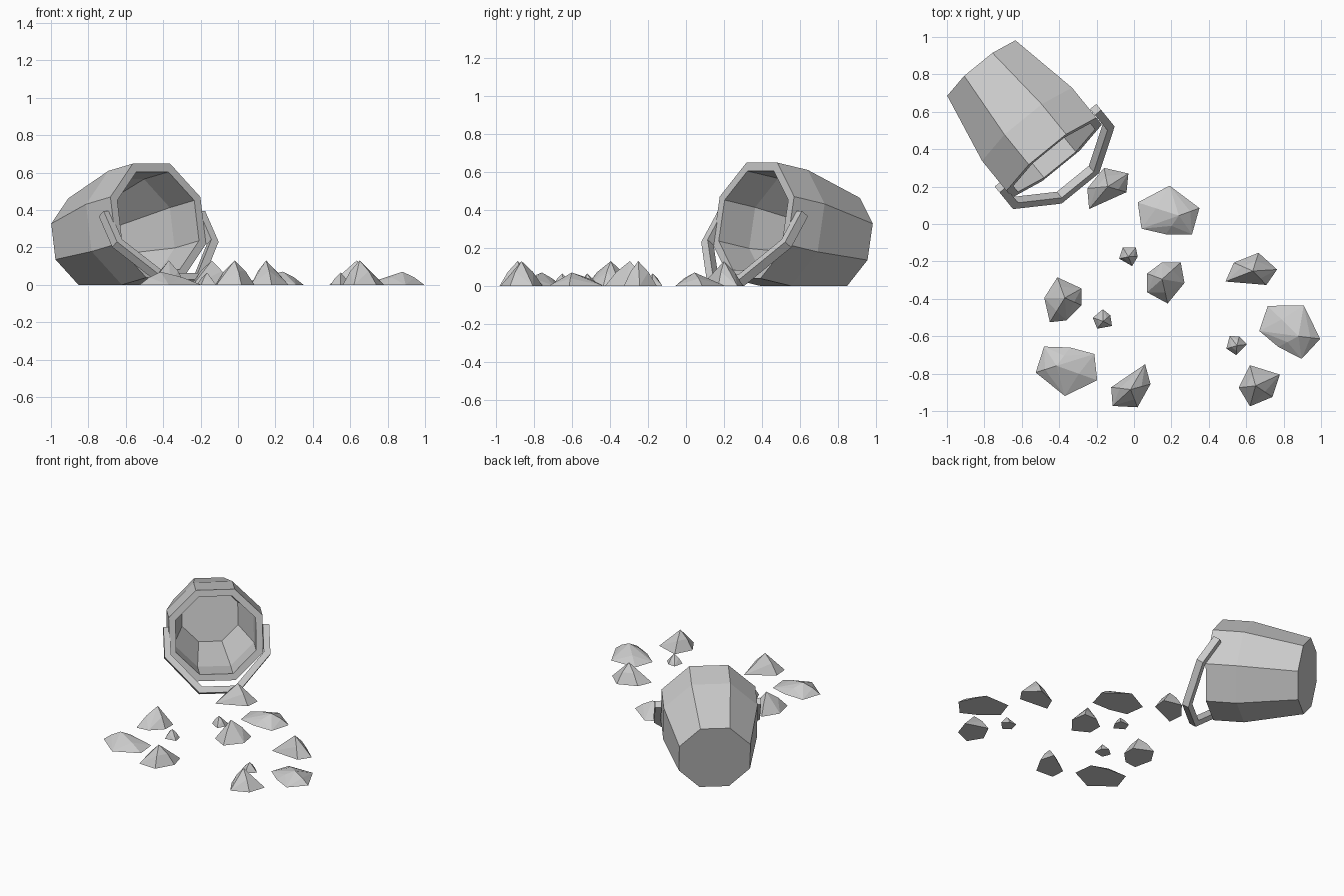
import bpy, bmesh, math
from mathutils import Vector, Matrix

cube = bpy.data.objects.get("Cube")
if cube:
    bpy.data.objects.remove(cube, do_unlink=True)

grey = bpy.data.materials.new("stone_grey")
grey.use_nodes = True
grey.diffuse_color = (0.6, 0.6, 0.6, 1)
grey.node_tree.nodes["Principled BSDF"].inputs["Base Color"].default_value = (0.6, 0.6, 0.6, 1)


def finish(bm, name):
    """Turn a bmesh into a flat shaded grey object."""
    bmesh.ops.recalc_face_normals(bm, faces=bm.faces)
    mesh = bpy.data.meshes.new(name)
    bm.to_mesh(mesh)
    bm.free()
    mesh.materials.append(grey)
    obj = bpy.data.objects.new(name, mesh)
    bpy.context.collection.objects.link(obj)
    return obj


def bridge(bm, ring_a, ring_b):
    n = len(ring_a)
    for i in range(n):
        j = (i + 1) % n
        bm.faces.new((ring_a[i], ring_a[j], ring_b[j], ring_b[i]))


# Directions of the tipped bucket: across, towards the mouth, and its own up
heading = Vector((0.63, -0.775, 0)).normalized()
across = Vector((0.775, 0.63, 0)).normalized()
tilt = math.radians(10.6)
up = Vector((0, 0, 1))
axis = heading * math.cos(tilt) + up * math.sin(tilt)
bucket_up = up * math.cos(tilt) - heading * math.sin(tilt)
base = Vector((-0.805, 0.82, 0.231))

# Bucket: eight-sided profile of (distance along axis, flat-side radius)
profile = [(0, 0.235), (0.4, 0.31), (0.61, 0.31),
           (0.61, 0.265), (0.4, 0.265), (0.05, 0.185)]
bm = bmesh.new()
rings = []
for along, flat in profile:
    radius = flat / math.cos(math.pi / 8)
    ring = []
    for i in range(8):
        a = (i + 0.5) * math.pi / 4
        ring.append(bm.verts.new(base + axis * along
                                 + across * radius * math.cos(a)
                                 + bucket_up * radius * math.sin(a)))
    rings.append(ring)
for inner, outer in zip(rings, rings[1:]):
    bridge(bm, inner, outer)
bm.faces.new(rings[0])
bm.faces.new(rings[-1])
finish(bm, "bucket")

# Handle: square bar along a half octagon, hanging forward from the rim
pivot = Vector((-0.46, 0.405, 0.38))
hang = (heading * 0.57 - up * 0.82).normalized()
side = hang.cross(across).normalized()
outer_half = [(0.35, 0), (0.35, 0.2), (0.13, 0.447)]
inner_half = [(0.307, 0), (0.307, 0.185), (0.11, 0.405)]


def mirrored(half):
    return half + [(-x, d) for x, d in reversed(half)]


bm = bmesh.new()
sections = []
for (xo, do), (xi, di) in zip(mirrored(outer_half), mirrored(inner_half)):
    corners = [(xo, do, 0.025), (xi, di, 0.025), (xi, di, -0.025), (xo, do, -0.025)]
    sections.append([bm.verts.new(pivot + across * x + hang * d + side * s)
                     for x, d, s in corners])
for a, b in zip(sections, sections[1:]):
    bridge(bm, a, b)
bm.faces.new(sections[0])
bm.faces.new(sections[-1])
finish(bm, "handle")

# Rock footprints in hundredths, with the peak position last
slab = [(-16, 5), (1, 14), (17, 2), (13, -12), (-1, -12), (-14, -9), (6, -2)]
wedge = [(-2, 11), (11, 8), (10, -2), (-10, -11), (-11, 0), (0, 1)]
chunk = [(-10, 4), (-2, 10), (8, 10), (10, -1), (1, -12), (-10, -6), (-2, 1)]
lump = [(-3, 12), (10, 6), (10, -3), (2, -11), (-7, -12), (-10, 1), (1, 1)]
block = [(-5, 11), (11, 6), (7, -6), (-5, -11), (-11, -1), (-2, 0)]
pebble = [(-3, 5), (4, 5), (5, 0), (2, -5), (-5, -1), (0, 0)]


def rock(name, shape, x, y, turn, height):
    """Convex stone from a footprint, a few shoulder points and a peak."""
    bm = bmesh.new()
    peak = Vector((*shape[-1], 0)) / 100
    for i, point in enumerate(shape[:-1]):
        foot = Vector((*point, 0)) / 100
        bm.verts.new(foot)
        if i % 2 == 0:
            shoulder = peak.lerp(foot, 0.55)
            shoulder.z = height * 0.56
            bm.verts.new(shoulder)
    bm.verts.new(peak + up * height)
    hull = bmesh.ops.convex_hull(bm, input=bm.verts)
    spare = [v for v in hull["geom_interior"] if isinstance(v, bmesh.types.BMVert)]
    bmesh.ops.delete(bm, geom=spare, context='VERTS')
    bm.transform(Matrix.Translation((x, y, 0)) @ Matrix.Rotation(math.radians(turn), 4, 'Z'))
    finish(bm, name)


# Spilled rocks: shape, x, y, turn
spill = {
    "flat_rock": (0.07, [(slab, 0.18, 0.065, 0), (slab, -0.355, -0.78, 178),
                         (slab, 0.835, -0.555, -27)]),
    "tall_rock": (0.13, [(wedge, -0.14, 0.19, 0), (wedge, 0.63, -0.26, -29),
                         (wedge, -0.02, -0.875, -170), (chunk, 0.17, -0.305, 0),
                         (lump, -0.38, -0.405, 0), (block, 0.67, -0.865, 0)]),
    "small_rock": (0.065, [(pebble, -0.03, -0.175, 0), (pebble, -0.165, -0.52, 40),
                           (pebble, 0.55, -0.65, 75)]),
}
for kind, (height, places) in spill.items():
    for number, (shape, x, y, turn) in enumerate(places, 1):
        rock(f"{kind}_{number}", shape, x, y, turn, height)
